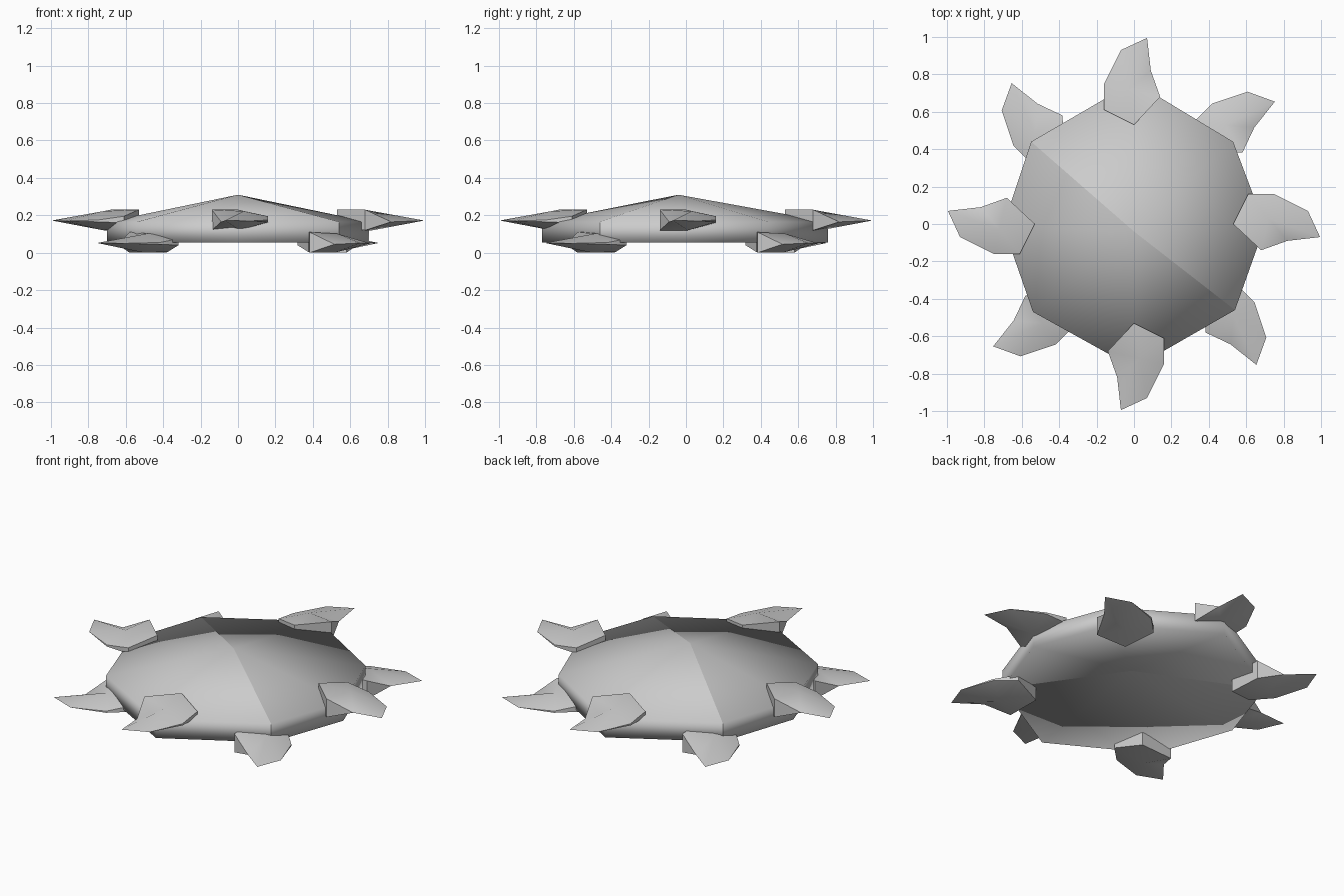
import bpy, bmesh, math
from mathutils import Matrix, Vector

if "Cube" in bpy.data.objects:
    bpy.data.objects.remove(bpy.data.objects["Cube"])

grey = bpy.data.materials.new("plain_grey")
grey.diffuse_color = (0.6, 0.6, 0.6, 1)
grey.use_nodes = True
grey.node_tree.nodes["Principled BSDF"].inputs["Base Color"].default_value = grey.diffuse_color


def finish(bm, name):
    bmesh.ops.remove_doubles(bm, verts=bm.verts, dist=0.001)
    bmesh.ops.recalc_face_normals(bm, faces=bm.faces)
    for f in bm.faces:
        f.smooth = True
    me = bpy.data.meshes.new(name)
    bm.to_mesh(me)
    bm.free()
    me.materials.append(grey)
    ob = bpy.data.objects.new(name, me)
    bpy.context.collection.objects.link(ob)
    return ob


def fan(bm, ring, centre):
    for i, v in enumerate(ring):
        bm.faces.new((v, ring[(i + 1) % len(ring)], centre))


def wall(bm, low, high):
    n = len(low)
    for i in range(n):
        j = (i + 1) % n
        bm.faces.new((low[i], low[j], high[j], high[i]))


# Shallow eight-sided body: pointed roof, short wall, hollowed underside
outline = [(0, -.77), (.54, -.46), (.70, -.01), (.53, .44),
           (0, .76), (-.55, .44), (-.70, -.01), (-.54, -.47)]
bm = bmesh.new()
low = [bm.verts.new((x, y, .055)) for x, y in outline]
high = [bm.verts.new((x, y, .165)) for x, y in outline]
peak = bm.verts.new((0, -.04, .31))
hollow = bm.verts.new((0, -.02, .17))
wall(bm, low, high)
fan(bm, high, peak)
fan(bm, low, hollow)
# Creased seams along one diagonal
for i in (1, 5):
    for a, b in ((peak, high[i]), (high[i], low[i]), (low[i], hollow)):
        bm.edges.get((a, b)).smooth = False
finish(bm, "body")

# Curved claw profile: x, y, lower z, upper z
claw = [(0, -.53, .125, .23), (.16, -.61, .16, .195), (.16, -.75, .165, .175),
        (.07, -.93, .17, .17), (-.07, -.995, .172, .172),
        (-.09, -.82, .165, .165), (-.14, -.68, .12, .23)]


def add_claw(name, angle, drop):
    bm = bmesh.new()
    low = [bm.verts.new((x, y, a)) for x, y, a, b in claw]
    high = [bm.verts.new((x, y, b)) for x, y, a, b in claw]
    wall(bm, low, high)
    fan(bm, high, bm.verts.new((.03, -.72, .222)))
    fan(bm, low, bm.verts.new((.01, -.72, .12)))
    bmesh.ops.dissolve_degenerate(bm, edges=bm.edges, dist=0.001)
    bmesh.ops.transform(bm, verts=bm.verts, matrix=Matrix.Translation(
        Vector((0, 0, -drop))) @ Matrix.Rotation(angle, 4, 'Z'))
    ob = finish(bm, name)
    bpy.context.view_layer.objects.active = ob
    ob.select_set(True)
    bpy.ops.object.shade_smooth_by_angle(angle=math.radians(40))
    ob.select_set(False)


# Upper claws on the axes, lower claws on the diagonals
for k in range(4):
    add_claw(f"upper_claw_{k + 1}", k * math.pi / 2, 0)
    add_claw(f"lower_claw_{k + 1}", (k + .5) * math.pi / 2, .12)
